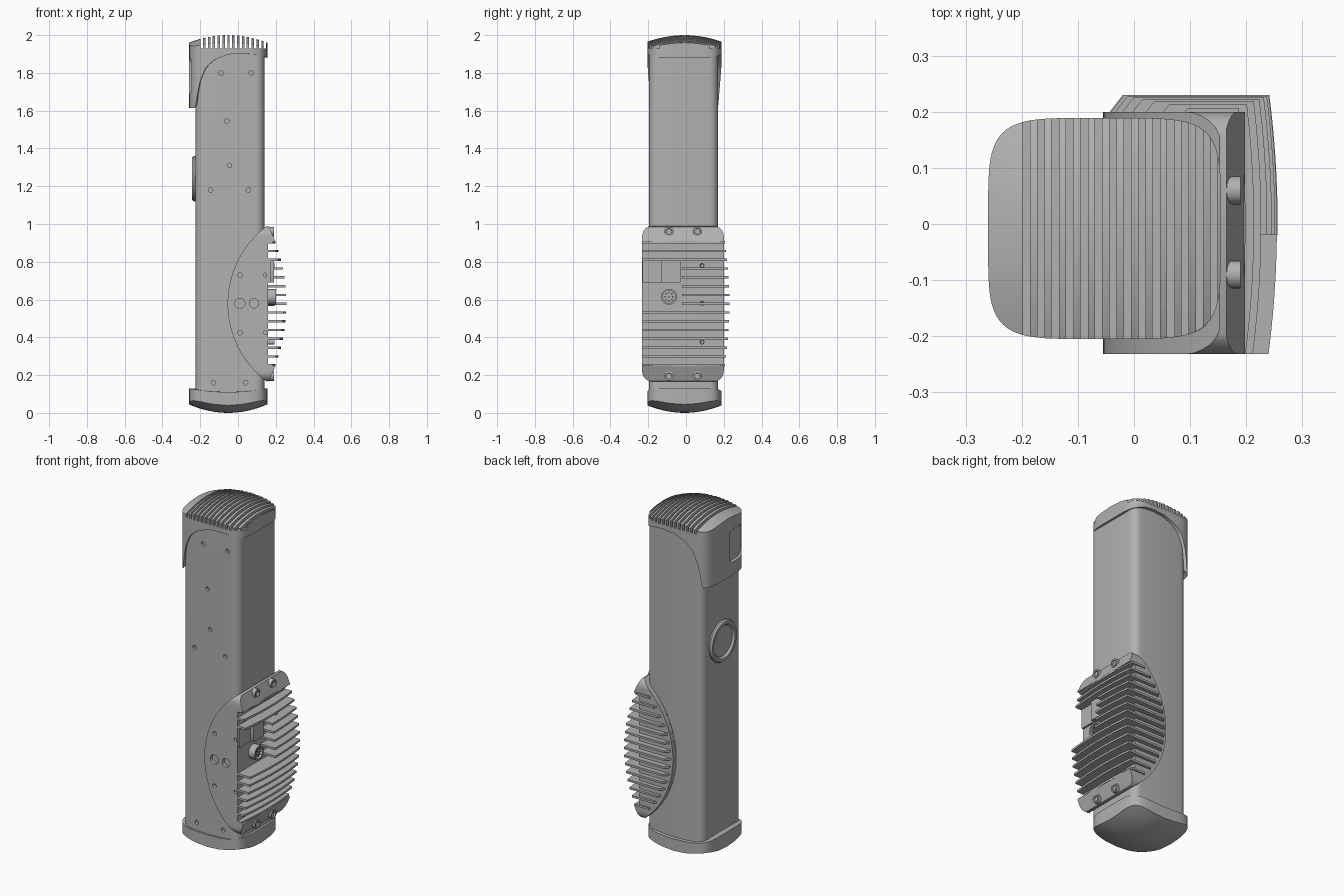
import bpy, bmesh
from math import sin, cos, pi, sqrt, copysign
from mathutils import Vector

old = bpy.data.objects.get("Cube")
if old:
    bpy.data.objects.remove(old, do_unlink=True)

grey = bpy.data.materials.new("satin grey")
grey.use_nodes = True
COLOUR = (0.44, 0.44, 0.44, 1)
grey.diffuse_color = COLOUR
grey.node_tree.nodes["Principled BSDF"].inputs["Base Color"].default_value = COLOUR


def finish(name, bm):
    bmesh.ops.recalc_face_normals(bm, faces=bm.faces)
    mesh = bpy.data.meshes.new(name)
    bm.to_mesh(mesh)
    bm.free()
    mesh.materials.append(grey)
    obj = bpy.data.objects.new(name, mesh)
    bpy.context.collection.objects.link(obj)
    return obj


def place(axis, a, b, h):
    """Map profile coordinates and a depth to space for the given axis."""
    return {"x": (h, a, b), "y": (a, h, b), "z": (a, b, h)}[axis]


def add_prism(bm, pts, axis, lo, hi):
    face = bm.faces.new([bm.verts.new(place(axis, a, b, lo)) for a, b in pts])
    ext = bmesh.ops.extrude_face_region(bm, geom=[face], use_keep_orig=True)
    top = [v for v in ext["geom"] if isinstance(v, bmesh.types.BMVert)]
    shift = Vector(place(axis, 0, 0, hi - lo))
    bmesh.ops.translate(bm, verts=top, vec=shift)


def prism(name, pts, axis, lo, hi):
    bm = bmesh.new()
    add_prism(bm, pts, axis, lo, hi)
    return finish(name, bm)


def circle(a, b, r, n=20):
    return [(a + r * cos(2 * pi * i / n), b + r * sin(2 * pi * i / n)) for i in range(n)]


def rounded(a0, a1, b0, b1, r, n=6):
    pts = []
    corners = [(a1 - r, b1 - r), (a0 + r, b1 - r), (a0 + r, b0 + r), (a1 - r, b0 + r)]
    for q, (a, b) in enumerate(corners):
        for i in range(n + 1):
            t = (q + i / n) * pi / 2
            pts.append((a + r * cos(t), b + r * sin(t)))
    return pts


def lathe_x(name, profile, x, y, z, side=1, n=32):
    """Turned part about the x axis; profile holds (radius, height) from rim to centre."""
    bm = bmesh.new()
    rings = [[bm.verts.new((x + side * h, a, b)) for a, b in circle(y, z, r, n)]
             for r, h in profile]
    for p, q in zip(rings, rings[1:]):
        for i in range(n):
            j = (i + 1) % n
            bm.faces.new((p[i], p[j], q[j], q[i]))
    bm.faces.new(rings[0])
    bm.faces.new(rings[-1])
    return finish(name, bm)


def boolean(obj, cutter, operation="DIFFERENCE"):
    mod = obj.modifiers.new("cut", "BOOLEAN")
    mod.object, mod.operation, mod.solver = cutter, operation, "EXACT"
    bpy.context.view_layer.objects.active = obj
    bpy.ops.object.modifier_apply(modifier=mod.name)
    bpy.data.objects.remove(cutter, do_unlink=True)


def smooth(obj):
    bpy.ops.object.select_all(action="DESELECT")
    obj.select_set(True)
    bpy.context.view_layer.objects.active = obj
    bpy.ops.object.shade_smooth_by_angle(angle=0.6)


def drill(obj, holes, lo, hi):
    bm = bmesh.new()
    for x, z, r in holes:
        add_prism(bm, circle(x, z, r), "y", lo, hi)
    boolean(obj, finish("hole_cutter", bm))


# Main column with screw holes on its front
column = prism("column", rounded(-.225, .14, -.195, .17, .045), "z", .1, 1.92)
drill(column, [(x, z, .012) for x, z in
               [(-.09, 1.8), (.07, 1.8), (-.06, 1.545), (-.045, 1.31),
                (-.145, 1.18), (.055, 1.18), (-.13, .16), (.04, .16)]], -.25, -.18)

# Domed end caps
CX, CY, HX, HY = -.0525, -.008, .2075, .197


def cap(name, edge, dome, inner_z, n=96):
    bm = bmesh.new()
    unit = []
    for i in range(n):
        c, s = cos(2 * pi * i / n), sin(2 * pi * i / n)
        unit.append((copysign(abs(c) ** .4, c), copysign(abs(s) ** .4, s)))
    rings = [[bm.verts.new((CX + HX * u, CY + HY * v, edge(CX + HX * u))) for u, v in unit]]
    for k in (1, .9, .75, .55, .35, .15):
        rings.append([bm.verts.new((CX + HX * u * k, CY + HY * v * k, dome(u * k, v * k)))
                      for u, v in unit])
    ends = [bm.verts.new((CX, CY, inner_z)), bm.verts.new((CX, CY, dome(0, 0)))]
    for i in range(n):
        j = (i + 1) % n
        for p, q in zip(rings, rings[1:]):
            bm.faces.new((p[i], p[j], q[j], q[i]))
        bm.faces.new((rings[0][j], rings[0][i], ends[0]))
        bm.faces.new((rings[-1][i], rings[-1][j], ends[1]))
    return finish(name, bm)


SWEEP = [(-.225, 1.615), (-.215, 1.69), (-.2, 1.76), (-.17, 1.83), (-.1, 1.89),
         (0, 1.905), (.08, 1.9), (.155, 1.88)]


def top_edge(x):
    for (x0, z0), (x1, z1) in zip(SWEEP, SWEEP[1:]):
        if x0 <= x <= x1:
            return z0 + (z1 - z0) * (x - x0) / (x1 - x0)
    return SWEEP[0][1] if x < 0 else SWEEP[-1][1]


top_cap = cap("top_cap", top_edge, lambda u, v: 2 - .04 * u * u - .035 * v * v, 1.9)
bottom_cap = cap("bottom_cap", lambda x: .11 + .02 * ((x - CX) / HX) ** 2,
                 lambda u, v: .045 * u * u + .04 * v * v, .12)

# Cooling slots across the top and the recessed window in the drop-down lip
bm = bmesh.new()
for i in range(14):
    x = -.198 + i * .0257
    add_prism(bm, [(x, 1.93), (x + .0128, 1.93), (x + .0128, 2.1), (x, 2.1)], "y", -.3, .3)
boolean(top_cap, finish("slot_cutter", bm))
boolean(top_cap, prism("window_cutter", rounded(-.16, -.03, 1.69, 1.88, .03), "x", -.3, -.24))

# Round button ring on the left-hand end of the column
ring = lathe_x("button_ring", [(.12, -.01), (.12, .008), (.113, .018), (.097, .018),
                               (.087, .006), (.02, .004)], -.225, -.01, 1.24, -1, 48)

# Lens-shaped heat sink core with sloped lugs at both ends
MID, HALF, R, ARC_X = .578, .412, .5125, .4575


def lens_x(z):
    return ARC_X - sqrt(R * R - (z - MID) ** 2)


profile = []
for i in range(33):
    z = MID + HALF * (1 - i / 16)
    profile.append((lens_x(z), z))
profile += [(.165, .17), (.198, .25), (.16, .25), (.16, .905), (.198, .905), (.165, .985)]
core = prism("heat_sink_core", profile, "y", -.232, .2)
boolean(core, prism("trim", rounded(-.232, .2, .165, .991, .055), "x", -.2, .4), "INTERSECT")
drill(core, [(.01, .73, .012), (.01, .425, .012), (.145, .73, .01), (.145, .425, .01),
             (.01, .58, .027), (.085, .58, .025)], -.3, -.212)

# Fins wrapping the side and back; some stop short of the connector bay
bm = bmesh.new()
for k in range(-7, 8):
    z = MID + k * .0465
    d = (z - MID) ** 2
    back = .23 - .22 * d
    front = -.02 if 0 <= k <= 4 else -.232
    left = lens_x(z)
    pts = [(.1, front)]
    for i in range(11):
        y = front + (back - front) * i / 10
        pts.append((.256 - .54 * d - .28 * y * y, y))
    pts += [(left + .035, back), (left, back - .045), (left, .15), (.1, .15)]
    add_prism(bm, pts, "z", z - .006, z + .006)
fins = finish("heat_sink_fins", bm)

# Connector bay: cover plate, round socket with pins
cover = prism("bay_cover", rounded(-.13, -.03, .69, .805, .004, 2), "x", .15, .19)
bay_block = prism("bay_block", rounded(-.23, -.13, .69, .805, .004, 2), "x", .15, .172)
socket = lathe_x("socket", [(.042, -.01), (.042, .04), (.033, .04), (.033, .02), (.005, .02)],
                 .16, -.09, .615)
bm = bmesh.new()
for y, z in circle(-.09, .615, .021, 8) + [(-.09, .615)]:
    add_prism(bm, circle(y, z, .005, 8), "x", .175, .195)
pins = finish("socket_pins", bm)

# Lug bolts and fin-side screws
SCREW = [(1, -.02), (1, .012), (.65, .012), (.6, .004), (.1, .004)]
parts = [column, top_cap, bottom_cap, ring, core, fins, cover, socket]


def screw(name, r, x, y, z):
    parts.append(lathe_x(name, [(a * r, h) for a, h in SCREW], x, y, z, 1, 20))


for y in (-.09, .06):
    screw("upper_lug_bolt", .025, .178, y, .96)
    screw("lower_lug_bolt", .025, .178, y, .195)
for z in (.78, .58, .375):
    screw("fin_screw", .013, .18, .085, z)

for part in parts:
    smooth(part)
